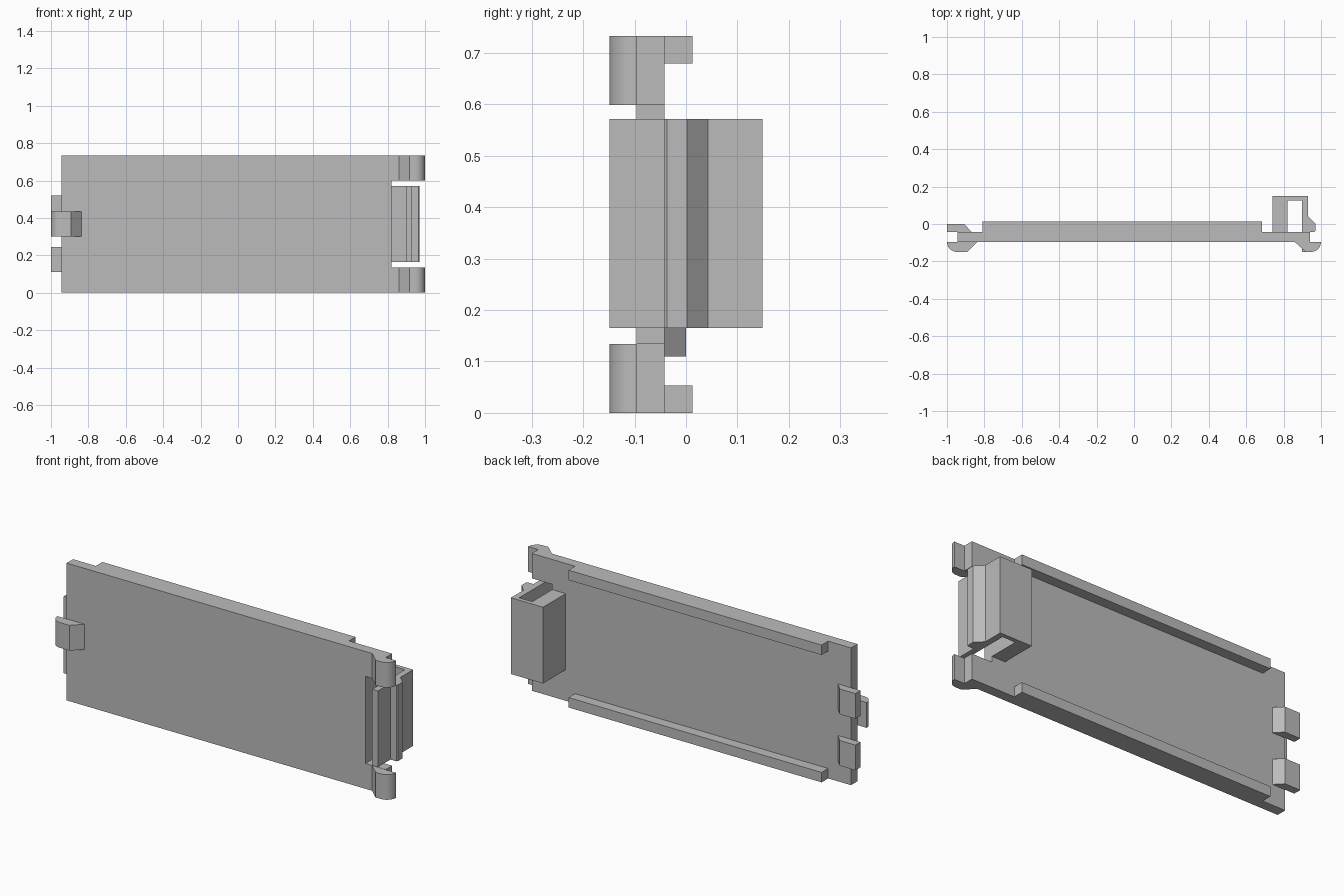
import bpy, bmesh
from math import sin, cos, radians, pi
from mathutils import Vector

cube = bpy.data.objects.get("Cube")
if cube:
    bpy.data.objects.remove(cube, do_unlink=True)

# Single plain material
grey = bpy.data.materials.new("light grey plastic")
grey.use_nodes = True
colour = (0.5, 0.5, 0.5, 1)
grey.diffuse_color = colour
grey.node_tree.nodes["Principled BSDF"].inputs["Base Color"].default_value = colour

HEIGHT = 0.733
FRONT, BACK = -0.096, -0.042   # plate faces
LIP = -0.149                   # front of the clips


def extrude(name, profile, start, end, axis="z"):
    """Extrude a closed 2D profile: (x, y) along z, or (x, z) along y."""
    def place(a, b, t):
        return (a, b, t) if axis == "z" else (a, t, b)
    bm = bmesh.new()
    face = bm.faces.new([bm.verts.new(place(a, b, start)) for a, b in profile])
    moved = bmesh.ops.extrude_face_region(bm, geom=[face])["geom"]
    bmesh.ops.translate(bm, verts=[v for v in moved if isinstance(v, bmesh.types.BMVert)],
                        vec=Vector(place(0, 0, end - start)))
    bmesh.ops.recalc_face_normals(bm, faces=bm.faces)
    mesh = bpy.data.meshes.new(name)
    bm.to_mesh(mesh)
    bm.free()
    mesh.materials.append(grey)
    obj = bpy.data.objects.new(name, mesh)
    bpy.context.collection.objects.link(obj)
    bpy.ops.object.select_all(action="DESELECT")
    obj.select_set(True)
    bpy.context.view_layer.objects.active = obj
    bpy.ops.object.shade_smooth_by_angle(angle=radians(30))
    return obj


def rounded_lip(inner, bevel_end, outer):
    """Hook profile in front of the plate: sloped inside, rounded outside."""
    r = FRONT - LIP
    side = 1 if outer > 0 else -1
    arc = [(outer - side * (r - r * sin(a)), FRONT - r * cos(a))
           for a in (i * pi / 20 for i in range(11))]
    return [(inner, FRONT), (bevel_end, LIP)] + arc


# Cover plate with a notch at the latch end
extrude("cover_plate",
        [(-0.945, 0), (0.94, 0), (0.94, 0.135), (0.82, 0.135),
         (0.82, 0.6), (0.94, 0.6), (0.94, HEIGHT), (-0.945, HEIGHT)],
        FRONT, BACK, axis="y")

# Edge rails on the back
rail = [(-0.81, BACK), (0.685, BACK), (0.685, 0.013), (-0.81, 0.013)]
for name, z in (("lower_rail", 0), ("upper_rail", HEIGHT - 0.053)):
    extrude(name, rail, z, z + 0.053)

# Rounded hooks at both corners beside the latch
for name, z in (("lower_hook", 0), ("upper_hook", HEIGHT - 0.134)):
    extrude(name, rounded_lip(0.86, 0.917, 1.0), z, z + 0.134)

# Front clip and two back tabs at the hinge end
extrude("front_clip", rounded_lip(-0.838, -0.892, -1.0), 0.3, 0.435)
tab = [(-1, BACK), (-0.868, BACK), (-0.908, 0), (-1, 0)]
for name, z in (("lower_back_tab", 0.11), ("upper_back_tab", 0.385)):
    extrude(name, tab, z, z + 0.135)

# Folded spring latch with a barbed arm
extrude("spring_latch",
        [(0.74, BACK), (0.74, 0.149), (0.93, 0.149), (0.93, 0.043),
         (0.97, 0.002), (0.97, -0.037), (0.965, BACK), (0.93, BACK),
         (0.93, LIP), (0.897, LIP), (0.897, 0.126), (0.82, 0.126), (0.82, BACK)],
        0.165, 0.572)
